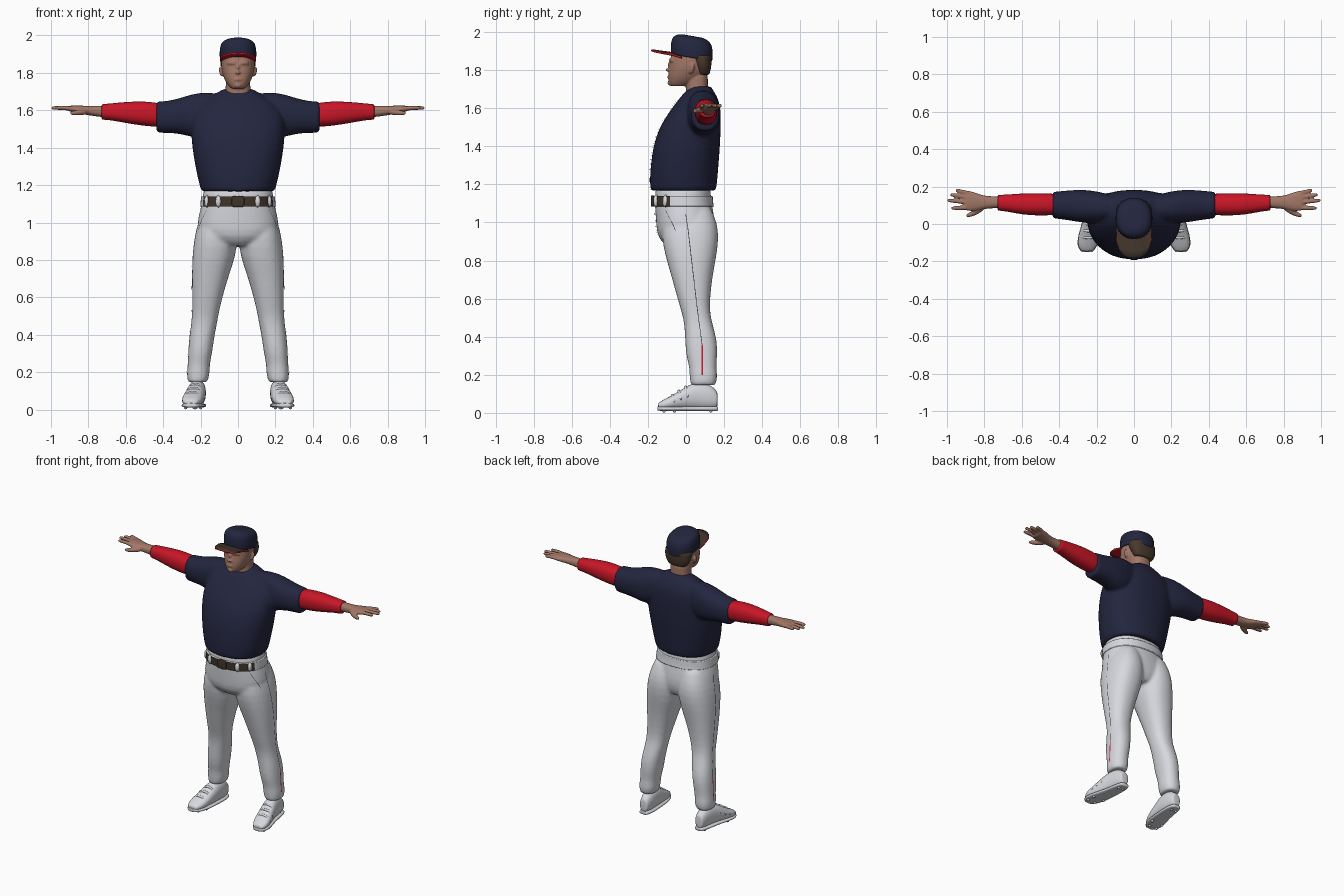
import bpy, bmesh, math
from mathutils import Vector

if "Cube" in bpy.data.objects:
    bpy.data.objects.remove(bpy.data.objects["Cube"])


def material(name, *rgb):
    m = bpy.data.materials.new(name)
    m.use_nodes = True
    m.diffuse_color = (*rgb, 1)
    m.node_tree.nodes["Principled BSDF"].inputs["Base Color"].default_value = (*rgb, 1)
    return m


NAVY = material("navy cloth", .017, .019, .05)
RED = material("red cloth", .58, .008, .02)
WHITE = material("white cloth", .68, .69, .73)
SKIN = material("skin", .36, .185, .135)
BROWN = material("brown leather", .05, .034, .023)
HAIR = material("brown hair", .065, .04, .025)
AXES = {"z": lambda t, a, b: (a, b, t), "x": lambda t, a, b: (t, a, b), "y": lambda t, a, b: (a, t, b)}
SIDES = (1, -1)


def skin_rings(bm, rings):
    """Join rings of points into a closed tube."""
    loops = [[bm.verts.new(p) for p in ring] for ring in rings]
    n = len(loops[0])
    for lo, hi in zip(loops, loops[1:]):
        for i in range(n):
            bm.faces.new((lo[i], lo[(i + 1) % n], hi[(i + 1) % n], hi[i]))
    bm.faces.new(loops[0][::-1])
    bm.faces.new(loops[-1])


def loft(bm, rings, axis="z", power=2.3, sides=(1,), tilt=0, n=24):
    """Rings are (position, low a, high a, low b, high b); doubled ends keep rims crisp."""
    def near(p, q):
        return tuple(u + (v - u) * .1 for u, v in zip(p, q))
    rings = [rings[0], near(rings[0], rings[1]), *rings[1:-1], near(rings[-1], rings[-2]), rings[-1]]

    def bend(v):
        return math.copysign(abs(v) ** (2 / power), v)
    for s in sides:
        out = []
        for t, a0, a1, b0, b1 in rings:
            ring = []
            for i in range(n):
                ang = math.tau * i / n
                x, y, z = AXES[axis](t, (a0 + a1) / 2 + (a1 - a0) / 2 * bend(math.cos(ang)),
                                     (b0 + b1) / 2 + (b1 - b0) / 2 * bend(math.sin(ang)))
                ring.append((s * x, y, z + tilt * y))
            out.append(ring)
        skin_rings(bm, out)


def mid(*rows):
    """Centred rings from (height, half width, front, back)."""
    return [(z, -w, w, y0, y1) for z, w, y0, y1 in rows]


def tube(bm, points, sides=(1,), n=10):
    """Round tube through (x, y, z, radius)."""
    for s in sides:
        pts = [Vector((s * x, y, z)) for x, y, z, r in points]
        out = []
        for i, p in enumerate(pts):
            d = pts[min(i + 1, len(pts) - 1)] - pts[max(i - 1, 0)]
            q = d.to_track_quat("Z", "Y")
            r = points[i][3]
            out.append([p + q @ Vector((r * math.cos(math.tau * k / n), r * math.sin(math.tau * k / n), 0))
                        for k in range(n)])
        skin_rings(bm, out)


def finish(name, bm, *mats, subsurf=1, voxel=0, smooth=4, rule=None):
    bmesh.ops.recalc_face_normals(bm, faces=bm.faces)
    me = bpy.data.meshes.new(name)
    bm.to_mesh(me)
    bm.free()
    ob = bpy.data.objects.new(name, me)
    bpy.context.collection.objects.link(ob)
    for m in mats:
        me.materials.append(m)
    for f in me.polygons:
        f.use_smooth = True
        if rule:
            f.material_index = rule(f)
    if subsurf:
        ob.modifiers.new("round", "SUBSURF").levels = subsurf
        ob.modifiers["round"].render_levels = subsurf
    if voxel:
        r = ob.modifiers.new("merge", "REMESH")
        r.mode, r.voxel_size, r.use_smooth_shade = "VOXEL", voxel, True
        sm = ob.modifiers.new("soften", "SMOOTH")
        sm.factor, sm.iterations = .5, smooth
    return ob


def strip(name, target, mat, points, width, lift=.003):
    """Thin ribbon laid onto another part."""
    bm = bmesh.new()
    w, prev = Vector(width), None
    for p, q in zip(points, points[1:]):
        for k in range(13):
            c = Vector(p).lerp(Vector(q), k / 12)
            row = [bm.verts.new(c + w * u) for u in (-1, 0, 1)]
            if prev and k:
                for j in (0, 1):
                    bm.faces.new((prev[j], prev[j + 1], row[j + 1], row[j]))
            prev = row
    bmesh.ops.remove_doubles(bm, verts=bm.verts, dist=.0001)
    ob = finish(name, bm, mat, subsurf=0)
    sw = ob.modifiers.new("lay", "SHRINKWRAP")
    sw.target, sw.offset, sw.wrap_mode = target, lift, "ABOVE_SURFACE"


# Jersey: trunk and short sleeves merged
bm = bmesh.new()
loft(bm, mid((1.165, .197, -.187, .158), (1.22, .213, -.192, .166), (1.3, .23, -.187, .172),
             (1.4, .247, -.174, .18), (1.5, .255, -.142, .184), (1.58, .25, -.09, .184),
             (1.64, .205, -.045, .175), (1.685, .13, -.008, .15), (1.715, .075, .03, .13)))
loft(bm, [(.1, .02, .15, 1.5, 1.69), (.21, .0, .18, 1.44, 1.7), (.3, .01, .185, 1.475, 1.668),
          (.38, .025, .177, 1.478, 1.648), (.438, .03, .172, 1.48, 1.648)], "x", sides=SIDES)
jersey = finish("jersey", bm, NAVY, voxel=.01)
strip("jersey_placket", jersey, NAVY,
      [(0, -.2, 1.17), (0, -.2, 1.3), (0, -.18, 1.42), (0, -.13, 1.54), (0, -.05, 1.65)], (.02, 0, 0), .005)

# Undershirt: sleeves and collar
bm = bmesh.new()
loft(bm, [(.4, .05, .16, 1.51, 1.635), (.5, .043, .166, 1.515, 1.65), (.6, .05, .164, 1.532, 1.645),
          (.68, .067, .157, 1.547, 1.637), (.73, .072, .156, 1.55, 1.632)], "x", sides=SIDES)
loft(bm, mid((1.6, .085, -.03, .12), (1.65, .08, -.024, .12), (1.675, .07, -.012, .115)))
finish("undershirt", bm, RED)

# Forearms and hands
bm = bmesh.new()
loft(bm, [(.7, .085, .148, 1.56, 1.625), (.78, .084, .148, 1.57, 1.624), (.82, .075, .156, 1.577, 1.624),
          (.865, .066, .176, 1.586, 1.626), (.905, .074, .178, 1.594, 1.624)], "x", sides=SIDES)
for y0, y1, tip in ((.163, .181, .955), (.14, .156, .985), (.115, .126, 1.0), (.087, .085, .978)):
    tube(bm, [(.87, y0, 1.608, .014), (.93, (y0 + y1) / 2, 1.613, .0125),
              (tip - .012, y1, 1.613, .0115), (tip, y1, 1.612, .006)], SIDES)
tube(bm, [(.8, .095, 1.595, .018), (.845, .064, 1.588, .017), (.88, .048, 1.585, .013),
          (.9, .042, 1.584, .008)], SIDES)
finish("hands", bm, SKIN, voxel=.005, smooth=3)

# Head: neck, skull, nose, brow, lips, chin, ears
bm = bmesh.new()
loft(bm, mid((1.6, .08, .0, .12), (1.69, .066, .0, .115), (1.78, .066, -.005, .115)))
loft(bm, mid((1.716, .035, -.082, .0), (1.735, .056, -.092, .05), (1.77, .076, -.095, .1),
             (1.805, .087, -.09, .12), (1.85, .091, -.083, .127), (1.91, .088, -.075, .125)))
tube(bm, [(0, -.078, 1.85, .01), (0, -.092, 1.82, .012), (0, -.101, 1.806, .014), (0, -.092, 1.795, .014)])
tube(bm, [(.01, -.086, 1.802, .009), (.017, -.086, 1.796, .009)], SIDES)
tube(bm, [(.06, -.058, 1.85, .012), (.035, -.077, 1.854, .013), (.005, -.083, 1.851, .011)], SIDES)
tube(bm, [(-.027, -.083, 1.763, .007), (0, -.096, 1.766, .009), (.027, -.083, 1.763, .007)])
tube(bm, [(-.018, -.08, 1.734, .014), (0, -.084, 1.732, .017), (.018, -.08, 1.734, .014)])
tube(bm, [(.082, .022, 1.778, .01), (.092, .033, 1.81, .014), (.092, .036, 1.835, .012)], SIDES)
finish("head", bm, SKIN, voxel=.005, smooth=3)

# Hair below the cap
bm = bmesh.new()
loft(bm, mid((1.775, .065, .06, .122), (1.81, .088, .045, .132), (1.84, .095, .03, .135), (1.88, .095, .01, .135)))
finish("hair", bm, HAIR)

# Cap crown and curved brim
bm = bmesh.new()
loft(bm, mid((1.868, .097, -.08, .138), (1.91, .1, -.082, .142), (1.95, .096, -.077, .138),
             (1.974, .082, -.06, .122), (1.985, .045, -.025, .085)), tilt=-.17)
finish("cap_crown", bm, NAVY, subsurf=2)
bm = bmesh.new()
rows = []
for v in (0, .25, .5, .75, 1):
    row = []
    for i in range(17):
        u = i / 8 - 1
        y_out = -.085 - .097 * math.sqrt(max(0, 1 - abs(u) ** 2.6))
        row.append(bm.verts.new((.097 * u * (1 - .06 * v), -.02 + (y_out + .02) * v, 1.888 + .022 * v - .018 * u * u)))
    rows.append(row)
for lo, hi in zip(rows, rows[1:]):
    for i in range(16):
        bm.faces.new((lo[i], hi[i], hi[i + 1], lo[i + 1]))
brim = finish("cap_brim", bm, BROWN, RED, subsurf=0)
for f in brim.data.polygons:
    if f.normal.z < 0:
        f.flip()
thick = brim.modifiers.new("thickness", "SOLIDIFY")
thick.thickness, thick.material_offset, thick.material_offset_rim = .009, 1, 1

# Trousers: hips and legs merged
bm = bmesh.new()
loft(bm, mid((.875, .1, -.1, .12), (.92, .215, -.152, .15), (1.0, .222, -.158, .155), (1.08, .2, -.164, .14),
             (1.13, .19, -.165, .132), (1.18, .185, -.16, .13)))
loft(bm, [(.145, .165, .268, .025, .155), (.19, .15, .275, .018, .167), (.24, .152, .268, .018, .158),
          (.3, .138, .267, .0, .165), (.38, .128, .262, -.005, .164), (.46, .112, .25, -.008, .142),
          (.52, .102, .245, -.02, .126), (.6, .083, .245, -.045, .126), (.72, .048, .247, -.078, .14),
          (.82, .012, .245, -.108, .16), (.92, .0, .234, -.13, .174), (1.0, .01, .215, -.12, .164),
          (1.08, .03, .18, -.1, .13)], sides=SIDES)
trousers = finish("trousers", bm, WHITE, voxel=.01)
strip("trouser_fly", trousers, WHITE, [(.012, -.18, 1.08), (.012, -.18, .93)], (.014, 0, 0), .005)
for s, side in ((1, "left"), (-1, "right")):
    strip(side + "_side_seam", trousers, NAVY,
          [(s * .28, .085, .36), (s * .26, .06, .55), (s * .26, .03, .8), (s * .24, .0, 1.05)], (0, .0018, 0))
    strip(side + "_red_piping", trousers, RED, [(s * .29, .085, .2), (s * .28, .085, .36)], (0, .004, 0))
    strip(side + "_pocket_edge", trousers, NAVY, [(s * .18, -.12, 1.07), (s * .23, -.06, .96)], (0, .0018, 0))

# Belt: leather in front, cloth waistband behind, with loops and a buckle
bm = bmesh.new()
loft(bm, mid((1.085, .202, -.173, .146), (1.11, .2, -.174, .142), (1.14, .197, -.174, .14)), n=48)
finish("belt", bm, BROWN, WHITE, subsurf=0, rule=lambda f: int(f.center.y > -.08))
bm = bmesh.new()
for x, y in ((.105, -.157), (.165, -.107)):
    tube(bm, [(x, y, 1.075, .017), (x, y, 1.15, .017)], SIDES)
finish("belt_loops", bm, WHITE)
bm = bmesh.new()
loft(bm, [(-.185, -.034, .034, 1.083, 1.142), (-.165, -.034, .034, 1.083, 1.142)], "y", power=6)
finish("belt_buckle", bm, BROWN)

# Shoes with soles, straps and cleats
bm = bmesh.new()
loft(bm, [(.165, .185, .24, .03, .11), (.13, .172, .253, .018, .15), (.05, .17, .265, .018, .168),
          (-.02, .178, .285, .018, .125), (-.08, .185, .3, .018, .088), (-.12, .2, .3, .018, .07),
          (-.146, .222, .28, .025, .05)], "y", sides=SIDES)
loft(bm, [(.168, .185, .24, .01, .034), (.13, .167, .257, .01, .034), (.03, .172, .27, .01, .034),
          (-.06, .178, .3, .01, .034), (-.12, .195, .306, .01, .034), (-.15, .222, .28, .012, .034)],
     "y", power=3, sides=SIDES)
for y, h, x0, x1 in ((.0, .14, .178, .277), (-.035, .118, .182, .288), (-.07, .095, .188, .296)):
    tube(bm, [(x0, y + .01, h * .55, .008), (x0 + .02, y, h * .93, .008), ((x0 + x1) / 2, y - .004, h, .008),
              (x1 - .02, y, h * .93, .008), (x1, y + .01, h * .55, .008)], SIDES)
for x, y in ((.2, .13), (.235, .13), (.2, -.06), (.28, -.06), (.225, -.115), (.28, -.115)):
    tube(bm, [(x, y, .02, .012), (x, y, 0, .008)], SIDES)
finish("shoes", bm, WHITE)
